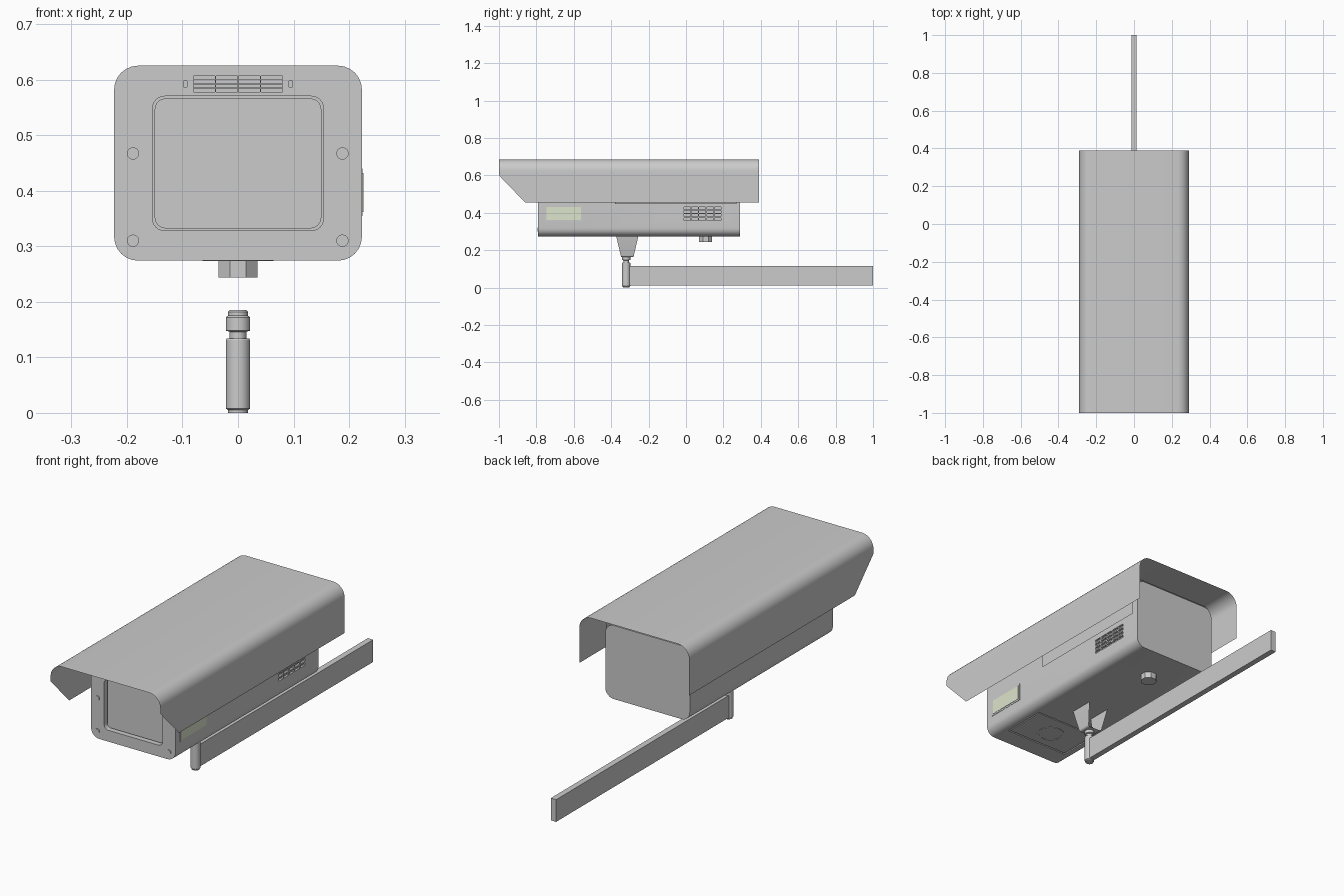
import bpy, bmesh, math

if "Cube" in bpy.data.objects:
    bpy.data.objects.remove(bpy.data.objects["Cube"])

AXES = {'x': lambda u, v, w: (w, u, v), 'y': lambda u, v, w: (u, w, v), 'z': lambda u, v, w: (u, v, w)}


def finish(name, bm, recalc=True):
    if recalc:
        bmesh.ops.recalc_face_normals(bm, faces=bm.faces)
    me = bpy.data.meshes.new(name)
    bm.to_mesh(me)
    bm.free()
    ob = bpy.data.objects.new(name, me)
    bpy.context.collection.objects.link(ob)
    return ob


def smooth(ob, angle=30):
    bpy.ops.object.select_all(action='DESELECT')
    ob.select_set(True)
    bpy.context.view_layer.objects.active = ob
    bpy.ops.object.shade_smooth_by_angle(angle=math.radians(angle))


def arc(cu, cv, r, a0, a1, n=6):
    return [(cu + r * math.cos(math.radians(a0 + (a1 - a0) * i / n)),
             cv + r * math.sin(math.radians(a0 + (a1 - a0) * i / n))) for i in range(n + 1)]


def rect(u0, u1, v0, v1, r=0):
    if r == 0:
        return [(u0, v0), (u1, v0), (u1, v1), (u0, v1)]
    return (arc(u1 - r, v1 - r, r, 0, 90) + arc(u0 + r, v1 - r, r, 90, 180)
            + arc(u0 + r, v0 + r, r, 180, 270) + arc(u1 - r, v0 + r, r, 270, 360))


def add_prism(bm, pts, axis, a, b):
    f = AXES[axis]
    lo = [bm.verts.new(f(u, v, a)) for u, v in pts]
    hi = [bm.verts.new(f(u, v, b)) for u, v in pts]
    n = len(pts)
    bm.faces.new(lo)
    bm.faces.new(hi[::-1])
    for i in range(n):
        bm.faces.new((lo[i], hi[i], hi[(i + 1) % n], lo[(i + 1) % n]))


def prism(name, pts, axis, a, b):
    bm = bmesh.new()
    add_prism(bm, pts, axis, a, b)
    return finish(name, bm)


def sheet(name, pts, y_range):
    # Thin bent sheet: an xz outline swept between two y limits given by height
    bm = bmesh.new()
    rows = [[bm.verts.new((x, y, z)) for y in y_range(z)] for x, z in pts]
    for p, q in zip(rows, rows[1:]):
        bm.faces.new((p[0], p[1], q[1], q[0]))
    ob = finish(name, bm)
    smooth(ob)
    return ob


def lathe(name, prof, x, y, n=32, closed=False):
    bm = bmesh.new()
    rings = [[bm.verts.new((x + r * math.cos(2 * math.pi * i / n), y + r * math.sin(2 * math.pi * i / n), z))
              for i in range(n)] for r, z in prof]
    pairs = list(zip(rings, rings[1:])) + ([(rings[-1], rings[0])] if closed else [])
    for p, q in pairs:
        for i in range(n):
            j = (i + 1) % n
            bm.faces.new((p[i], p[j], q[j], q[i]))
    if not closed:
        bm.faces.new(rings[0])
        bm.faces.new(rings[-1])
    ob = finish(name, bm)
    smooth(ob)
    return ob


def circle(cu, cv, r, n, off=0):
    return [(cu + r * math.cos(2 * math.pi * (i + off) / n), cv + r * math.sin(2 * math.pi * (i + off) / n))
            for i in range(n)]


# Housing with window, grille, side vents and bottom hatch cut in
body = prism('housing', rect(-.223, .223, .274, .625, .043), 'y', -.79, .29)
bm = bmesh.new()
add_prism(bm, rect(-.154, .154, .328, .57, .022), 'y', -.83, -.765)
for i in range(4):
    for j in range(4):
        x, z = -.08 + .0405 * i, .578 + .0075 * j
        add_prism(bm, rect(x, x + .0385, z, z + .006), 'y', -.82, -.78)
for s in (-1, 1):
    add_prism(bm, rect(s * .095 - .003, s * .095 + .003, .587, .597), 'y', -.82, -.785)
for i in range(5):
    for j in range(4):
        y, z = -.012 + .041 * i, .36 + .0195 * j
        add_prism(bm, rect(y, y + .035, z, z + .013), 'x', .213, .26)
add_prism(bm, rect(-.17, .17, -.70, -.48), 'z', .25, .282)
cutter = finish('housing_cutter', bm)
cutter.hide_render = True
mod = body.modifiers.new('openings', 'BOOLEAN')
mod.operation = 'DIFFERENCE'
mod.solver = 'EXACT'
mod.object = cutter
bpy.context.view_layer.objects.active = body
bpy.ops.object.modifier_apply(modifier=mod.name)
bpy.data.objects.remove(cutter)
smooth(body)

# Window pane and plate screws
smooth(prism('window_pane', rect(-.15, .15, .332, .566, .02), 'y', -.772, -.76))
for x in (-.189, .188):
    for z in (.31, .467):
        smooth(prism('plate_screw', circle(x, z, .011, 20), 'y', -.794, -.78))

# Side label in a raised frame
prism('label_frame', rect(-.755, -.553, .354, .44), 'x', .215, .2245)
label = prism('label', rect(-.745, -.562, .362, .432), 'x', .215, .226)
mat = bpy.data.materials.new('pale_green')
mat.diffuse_color = (.72, .78, .60, 1)
mat.use_nodes = True
mat.node_tree.nodes["Principled BSDF"].inputs["Base Color"].default_value = mat.diffuse_color
label.data.materials.append(mat)

# Bottom hatch with ring
prism('bottom_hatch', rect(-.164, .164, -.694, -.486), 'z', .2745, .29)
lathe('hatch_ring', [(.052, .28), (.052, .273), (.064, .273), (.064, .28)], 0, -.60, closed=True)

# Sun hood: single sheet with slanted front cheeks
hood = ([(.29, .455), (.29, .60)] + arc(.23, .625, .06, 0, 90, 8)
        + arc(-.23, .625, .06, 90, 180, 8) + [(-.29, .60), (-.29, .455)])
sheet('sun_hood', hood, lambda z: (-.86 - .14 * min(1, (z - .455) / .145), .39))

# Inner hood carrier between housing and hood
carrier = ([(.233, .447)] + arc(.193, .605, .04, 0, 90) + arc(-.193, .605, .04, 90, 180) + [(-.233, .447)])
sheet('hood_carrier', carrier, lambda z: (-.38, .27))

# Bent mounting bracket, narrower towards the bottom
bracket = ([(.054, .274)] + arc(.029, .173, .01, -8, -90, 4)
           + arc(-.029, .173, .01, -90, -172, 4) + [(-.054, .274)])


def bracket_y(z):
    h = .033 + .026 * (z - .163) / .111
    return (-.314 - h, -.314 + h)


sheet('mount_bracket', bracket, bracket_y)

# Octagonal cable gland under the housing
prism('cable_gland', circle(0, .105, .038, 8, .5), 'z', .244, .28)

# Swivel post and wall arm
lathe('swivel_post', [(.018, 0), (.018, .005), (.022, .008), (.022, .131), (.020, .134), (.015, .134),
                      (.015, .146), (.022, .148), (.022, .172), (.018, .175), (.018, .182), (.015, .185)],
      0, -.32)
prism('wall_arm', rect(-.014, .014, .01, .116), 'y', -.31, 1.0)
